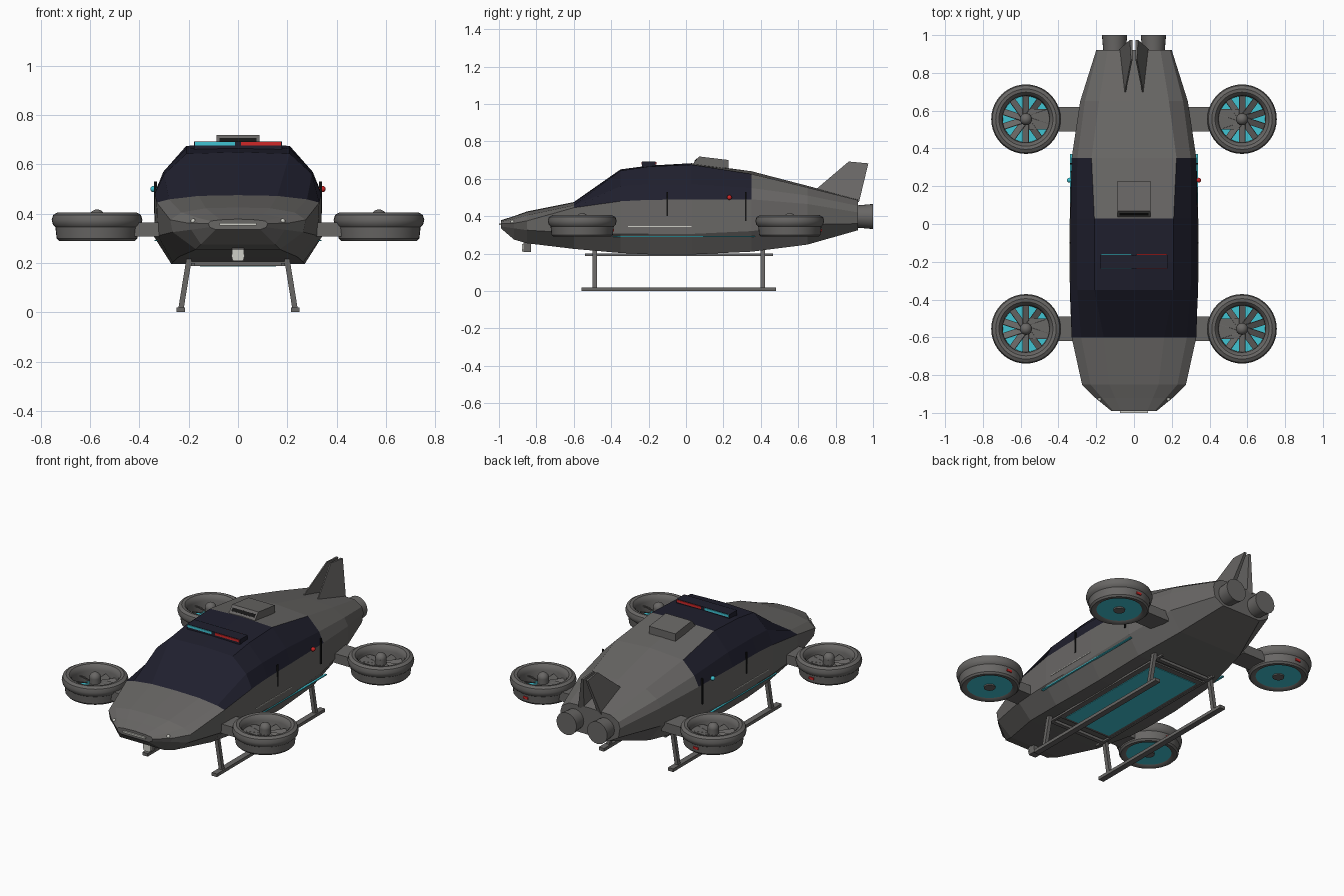
import bpy, bmesh, math
from mathutils import Vector, Matrix

if "Cube" in bpy.data.objects:
    bpy.data.objects.remove(bpy.data.objects["Cube"])


def material(name, rgb):
    m = bpy.data.materials.new(name)
    m.diffuse_color = (*rgb, 1)
    m.use_nodes = True
    m.node_tree.nodes["Principled BSDF"].inputs["Base Color"].default_value = m.diffuse_color
    return m


GREY = material("hull grey", (0.14, 0.135, 0.13))
GLASS = material("dark glass", (0.014, 0.014, 0.027))
CYAN = material("cyan glow", (0.05, 0.55, 0.65))
RED = material("red light", (0.62, 0.02, 0.02))
WHITE = material("white light", (0.62, 0.62, 0.57))
BLACK = material("black trim", (0.008, 0.008, 0.008))


def make(name, bm, *mats):
    bmesh.ops.recalc_face_normals(bm, faces=bm.faces[:])
    me = bpy.data.meshes.new(name)
    bm.to_mesh(me)
    bm.free()
    for m in mats:
        me.materials.append(m)
    ob = bpy.data.objects.new(name, me)
    bpy.context.collection.objects.link(ob)
    return ob


def box(name, x, y, z, mat):
    """Box from (min, max) ranges on each axis."""
    bm = bmesh.new()
    bmesh.ops.create_cube(bm, size=1)
    for v in bm.verts:
        v.co = [(a + b) / 2 + c * (b - a) for (a, b), c in zip((x, y, z), v.co)]
    return make(name, bm, mat)


def prism(name, lower, upper, mat):
    """Solid joining two matching loops of points."""
    bm = bmesh.new()
    a = [bm.verts.new(p) for p in lower]
    b = [bm.verts.new(p) for p in upper]
    bm.faces.new(a)
    bm.faces.new(b)
    for i in range(len(a)):
        j = (i + 1) % len(a)
        bm.faces.new((a[i], a[j], b[j], b[i]))
    return make(name, bm, mat)


def smooth(ob):
    for p in ob.data.polygons:
        p.use_smooth = True
    ob.data.set_sharp_from_angle(angle=math.radians(35))


def lathe(name, profile, loc, mat, n=40, closed=False, rot=None):
    bm = bmesh.new()
    m = Matrix.Translation(loc) @ (rot or Matrix())
    rings = [[bm.verts.new(m @ Vector((r * math.cos(t * math.tau / n), r * math.sin(t * math.tau / n), z)))
              for t in range(n)] for r, z in profile]
    pairs = list(zip(rings, rings[1:]))
    if closed:
        pairs.append((rings[-1], rings[0]))
    else:
        bm.faces.new(rings[0])
        bm.faces.new(rings[-1])
    for a, b in pairs:
        for i in range(n):
            j = (i + 1) % n
            bm.faces.new((a[i], a[j], b[j], b[i]))
    ob = make(name, bm, mat)
    smooth(ob)
    return ob


def ball(name, loc, r, mat):
    bm = bmesh.new()
    bmesh.ops.create_uvsphere(bm, u_segments=16, v_segments=10, radius=r, matrix=Matrix.Translation(loc))
    smooth(make(name, bm, mat))


# Hull stations: y, then floor, chine, belt, shoulder and roof edge (x, z), then ridge height
stations = [
    (-0.99, (.09, .335), (.115, .345), (.12, .36), (.11, .37), (.07, .375), .378),
    (-0.92, (.15, .275), (.19, .335), (.205, .362), (.17, .385), (.10, .398), .40),
    (-0.85, (.17, .255), (.265, .325), (.275, .375), (.23, .405), (.13, .422), .425),
    (-0.60, (.24, .225), (.325, .31), (.33, .445), (.28, .458), (.16, .472), .475),
    (-0.35, (.265, .203), (.34, .305), (.338, .48), (.30, .56), (.21, .643), .65),
    (-0.20, (.27, .196), (.34, .305), (.336, .487), (.303, .57), (.21, .665), .67),
    (0.03, (.27, .195), (.34, .305), (.336, .489), (.303, .57), (.21, .675), .683),
    (0.35, (.26, .21), (.33, .32), (.33, .49), (.30, .55), (.225, .625), .64),
    (0.65, (.21, .248), (.285, .355), (.285, .465), (.26, .51), (.185, .553), .562),
    (0.92, (.13, .325), (.19, .36), (.20, .42), (.19, .455), (.14, .485), .49),
]
bm = bmesh.new()
loops = []
for y, *pts, ridge in stations:
    half = [Vector((x, y, z)) for x, z in pts]
    ring = half + [Vector((0, y, ridge))] + [Vector((-p.x, p.y, p.z)) for p in reversed(half)]
    loops.append([bm.verts.new(p) for p in ring])
bm.faces.new(loops[0])
bm.faces.new(loops[-1])
for s, (a, b) in enumerate(zip(loops, loops[1:])):
    for i in range(11):
        j = (i + 1) % 11
        f = bm.faces.new((a[i], a[j], b[j], b[i]))
        # Canopy glass: windscreen, front roof, and side windows
        if (3 <= s <= 6 and 2 <= i <= 7) and not (s == 6 and i in (4, 5)):
            f.material_index = 1
make("hull", bm, GREY, GLASS)

# Lift fans with arms, guards, blades and glowing discs
ring_profile = [(.122, .30), (.135, .291), (.155, .29), (.164, .30), (.169, .345), (.179, .355), (.184, .375),
                (.178, .395), (.16, .405), (.143, .402), (.131, .39), (.125, .37)]
for sx in (-1, 1):
    for cy, end in ((-.555, "front"), (.555, "rear")):
        cx = sx * .572
        tag = f"{end}_{'right' if sx > 0 else 'left'}"
        lathe("fan_ring_" + tag, ring_profile, (cx, cy, 0), GREY, closed=True)
        lathe("fan_disc_" + tag, [(.126, .298), (.126, .306)], (cx, cy, 0), CYAN)
        lathe("fan_hub_" + tag, [(.032, .29), (.032, .385)], (cx, cy, 0), GREY, 20)
        ball("fan_cap_" + tag, (cx, cy, .385), .032, GREY)
        box("fan_arm_" + tag, sorted((sx * .27, sx * .42)), (cy - .064, cy + .064), (.308, .365), GREY)
        box("fan_strut_" + tag, sorted((sx * .41, sx * .56)), (cy - .055, cy + .055), (.315, .355), GREY)
        box("fan_marker_" + tag, (cx - .016, cx + .016), (cy + .16, cy + .171), (.318, .332), RED)
        bm = bmesh.new()
        for k in range(10):
            bmesh.ops.create_cube(bm, size=1, matrix=Matrix.Translation((cx, cy, .345))
                                  @ Matrix.Rotation((k + .5) * math.tau / 10, 4, 'Z')
                                  @ Matrix.Translation((.075, 0, 0)) @ Matrix.Rotation(.5, 4, 'X')
                                  @ Matrix.Diagonal((.10, .036, .005, 1)))
        make("fan_blades_" + tag, bm, GREY)

# Landing skids
for sx in (-1, 1):
    side = "right" if sx > 0 else "left"
    box("skid_rail_" + side, sorted((sx * .215, sx * .25)), (-.56, .48), (0, .019), GREY)
    box("skid_mount_" + side, sorted((sx * .175, sx * .19)), (-.54, .465), (.188, .2), GREY)
    for y in (-.487, .41):
        def sq(x, z):
            return [(x + a * .011, y + b * .012, z) for a, b in ((-1, -1), (1, -1), (1, 1), (-1, 1))]
        prism("skid_leg_" + side, sq(sx * .232, .01), sq(sx * .198, .22), GREY)
for y in (-.487, .41):
    box("skid_crossbar", (-.21, .21), (y - .012, y + .012), (.188, .205), GREY)

# Belly panel with glowing plate
box("belly_panel", (-.185, .185), (-.42, .38), (.189, .198), GREY)
box("belly_glow", (-.155, .155), (-.40, .345), (.186, .19), CYAN)

# Roof light bar
box("light_bar", (-.178, .178), (-.235, -.163), (.655, .692), GLASS)
for x, mat, n in (((-.174, -.012), CYAN, "cyan"), ((.012, .174), RED, "red")):
    for y in (-.239, -.164):
        box("light_bar_lens_" + n, x, (y, y + .005), (.676, .69), mat)

# Roof intake
side = [(.03, .672), (.07, .719), (.228, .70), (.228, .655)]
prism("roof_intake", [(-.088, y, z) for y, z in side], [(.088, y, z) for y, z in side], GREY)
slot = [(.044, .693), (.057, .708), (.061, .706), (.048, .690)]
prism("intake_slot", [(-.076, y, z) for y, z in slot], [(.076, y, z) for y, z in slot], BLACK)

# Inward-leaning tail fins and rear nozzles
for sx in (-1, 1):
    root = [(.052, .685, .535), (.078, .925, .475), (.045, .915, .475), (.046, .685, .535)]
    tip = [(.016, .87, .692), (.022, .975, .682), (.008, .975, .682), (.008, .87, .692)]
    prism("tail_fin", [(sx * x, y, z) for x, y, z in root], [(sx * x, y, z) for x, y, z in tip], GREY)
    lathe("nozzle", [(.058, .86), (.06, .92), (.067, 1.0)], (sx * .103, 0, .398), GREY, 24,
          rot=Matrix.Rotation(-math.pi / 2, 4, 'X'))

# Side trim, door posts and beacons
for sx in (-1, 1):
    def strip(name, x, y, z, mat):
        box(name, sorted((sx * x[0], sx * x[1])), y, z, mat)
    strip("side_glow", (.325, .338), (-.39, .37), (.288, .294), CYAN)
    strip("side_line", (.335, .342), (-.31, .03), (.343, .347), WHITE)
    strip("door_post_front", (.333, .341), (-.104, -.096), (.40, .53), BLACK)
    strip("door_post_rear", (.329, .338), (.316, .324), (.375, .53), BLACK)
    ball("beacon", (sx * .343, .232, .50), .013, RED if sx > 0 else CYAN)
    ball("headlight", (sx * .182, -.928, .37), .010, WHITE)

# Nose light and chin lamp
box("nose_light", (-.075, .075), (-1.0, -.985), (.352, .362), WHITE)
box("chin_mount", (-.024, .024), (-.87, -.83), (.208, .27), GREY)
chin = [(-.018, .21), (.018, .21), (.026, .225), (.024, .252), (-.024, .252), (-.026, .225)]
prism("chin_lamp", [(x, -.876, z) for x, z in chin], [(x, -.868, z) for x, z in chin], WHITE)
